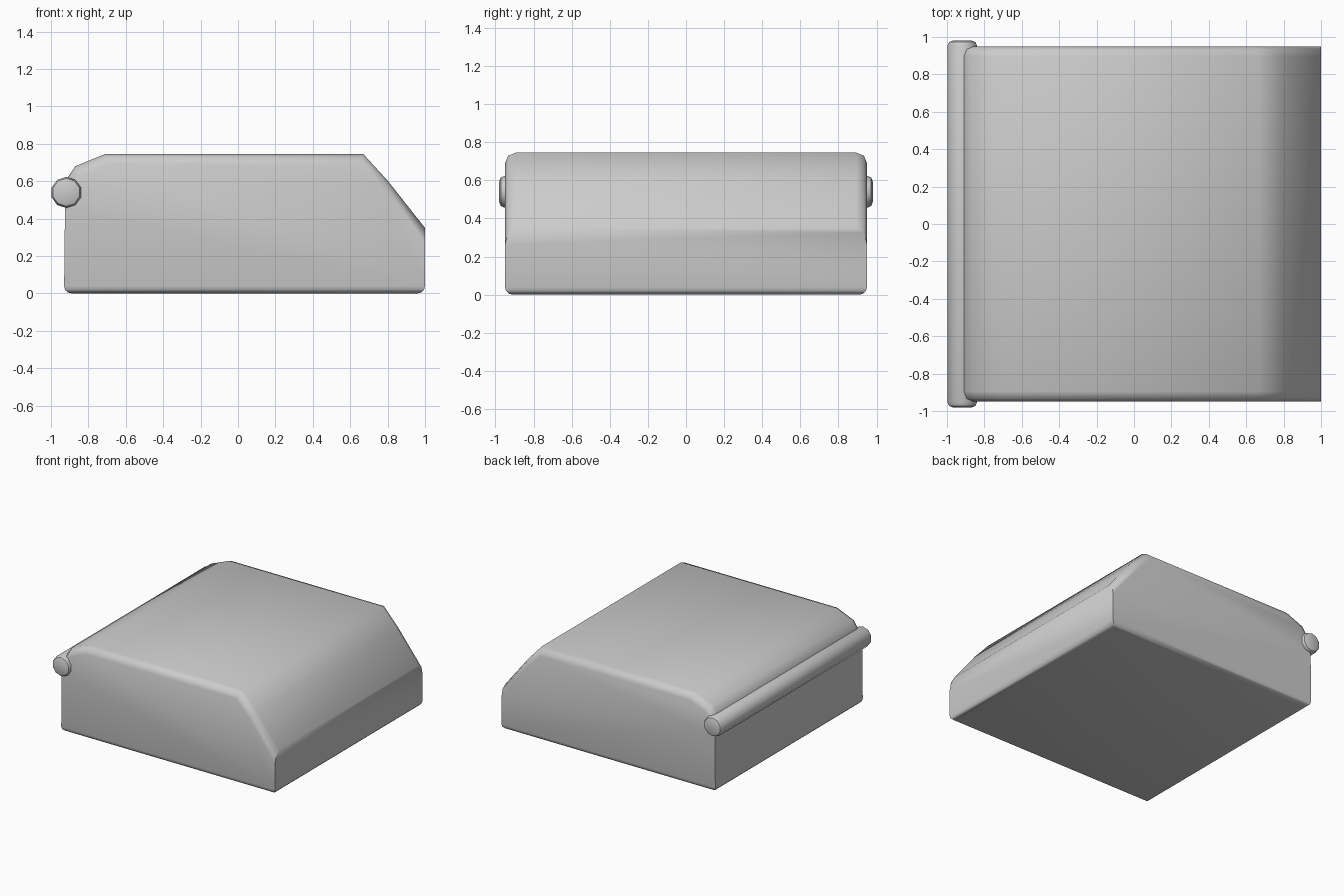
import bpy, bmesh
from mathutils import Matrix
from math import pi, radians

if "Cube" in bpy.data.objects:
    bpy.data.objects.remove(bpy.data.objects["Cube"])


def finish(bm, name, angle):
    bmesh.ops.recalc_face_normals(bm, faces=bm.faces[:])
    mesh = bpy.data.meshes.new(name)
    bm.to_mesh(mesh)
    bm.free()
    obj = bpy.data.objects.new(name, mesh)
    bpy.context.collection.objects.link(obj)
    bpy.ops.object.select_all(action='DESELECT')
    obj.select_set(True)
    bpy.context.view_layer.objects.active = obj
    bpy.ops.object.shade_smooth_by_angle(angle=radians(angle))
    return obj


# Case: side profile extruded across the width
HALF = 0.95
profile = [(-0.93, 0), (1.0, 0), (1.0, 0.35), (0.80, 0.603), (0.67, 0.745),
           (-0.71, 0.745), (-0.87, 0.68), (-0.91, 0.62), (-0.925, 0.46)]
bm = bmesh.new()
face = bm.faces.new([bm.verts.new((x, -HALF, z)) for x, z in profile])
ext = bmesh.ops.extrude_face_region(bm, geom=[face])
bmesh.ops.translate(bm, vec=(0, 2 * HALF, 0),
                    verts=[v for v in ext["geom"] if isinstance(v, bmesh.types.BMVert)])


def along_y(e):
    return abs(e.verts[0].co.y - e.verts[1].co.y) > 1


# Crisp crease where the sloped front meets the vertical wall
for e in bm.edges:
    if along_y(e) and all(v.co.x > 0.99 and v.co.z > 0.3 for v in e.verts):
        e.smooth = False

# Rounded lid sides and rounded base rim
top = [e for e in bm.edges if not along_y(e) and min(v.co.z for v in e.verts) > 0.34
       and max(v.co.z for v in e.verts) > 0.5 and not all(v.co.x < -0.9 for v in e.verts)]
bmesh.ops.bevel(bm, geom=top, offset=0.055, segments=2, profile=0.5,
                affect='EDGES', clamp_overlap=True)
base = [e for e in bm.edges if all(v.co.z < 0.001 for v in e.verts)]
bmesh.ops.bevel(bm, geom=base, offset=0.04, segments=3, profile=0.5,
                affect='EDGES', clamp_overlap=True)
finish(bm, "case", 50)

# Hinge barrel with chamfered ends
bm = bmesh.new()
bmesh.ops.create_cone(bm, cap_ends=True, segments=10, radius1=0.083, radius2=0.083, depth=1.96,
                      matrix=Matrix.Translation((-0.918, 0, 0.54)) @ Matrix.Rotation(pi / 2, 4, 'X'))
rims = [e for e in bm.edges if abs(e.verts[0].co.y - e.verts[1].co.y) < 0.01]
bmesh.ops.bevel(bm, geom=rims, offset=0.027, segments=2, profile=0.5, affect='EDGES')
finish(bm, "hinge_barrel", 44)
